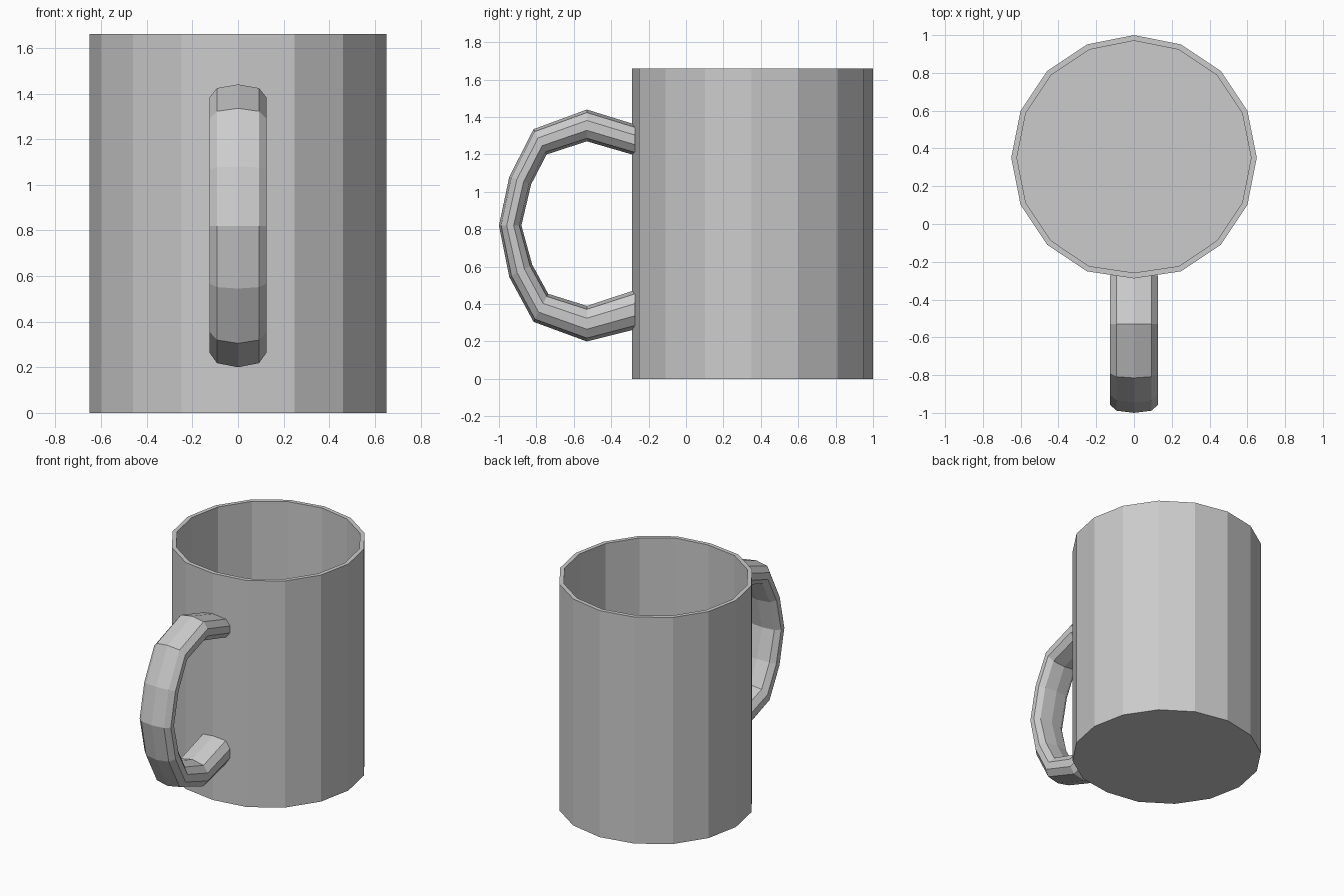
import bpy, bmesh, math
from mathutils import Vector

if "Cube" in bpy.data.objects:
    bpy.data.objects.remove(bpy.data.objects["Cube"])

def finish(bm, name):
    bmesh.ops.recalc_face_normals(bm, faces=bm.faces)
    me = bpy.data.meshes.new(name)
    bm.to_mesh(me)
    bm.free()
    ob = bpy.data.objects.new(name, me)
    bpy.context.collection.objects.link(ob)
    return ob

def bridge(bm, rings):
    # skin consecutive rings and cap both ends
    vs = [[bm.verts.new(p) for p in r] for r in rings]
    n = len(vs[0])
    for a, b in zip(vs, vs[1:]):
        for i in range(n):
            j = (i + 1) % n
            bm.faces.new((a[i], a[j], b[j], b[i]))
    bm.faces.new(vs[0])
    bm.faces.new(vs[-1])

# mug body: 16-sided cup, slightly flattened where the handle meets it
def ring(r, z):
    pts = []
    for i in range(16):
        a = math.tau * i / 16
        y = 0.35 + r * math.sin(a)
        if i == 12:
            y += 0.012
        pts.append((r * math.cos(a), y, z))
    return pts

bm = bmesh.new()
bridge(bm, [ring(0.65, 0), ring(0.65, 1.66), ring(0.62, 1.66), ring(0.62, 0.03)])
finish(bm, "mug_body")

# handle: ten-sided section swept between outer and inner (y, z) outlines
outer = [(-0.272, 1.36), (-0.53, 1.44), (-0.815, 1.335), (-0.945, 1.08), (-1.0, 0.82),
         (-0.945, 0.545), (-0.815, 0.305), (-0.53, 0.20), (-0.272, 0.265)]
inner = [(-0.272, 1.195), (-0.53, 1.27), (-0.745, 1.2), (-0.828, 1.04), (-0.88, 0.82),
         (-0.822, 0.61), (-0.737, 0.455), (-0.53, 0.39), (-0.272, 0.475)]
half_x = [0, 0.092, 0.126, 0.126, 0.092, 0, -0.092, -0.126, -0.126, -0.092]
rings = []
for o, i in zip(outer, inner):
    o, i = Vector((0, *o)), Vector((0, *i))
    mid, half = (o + i) / 2, (o - i) / 2
    rings.append([mid + half * math.cos(math.tau * k / 10) + Vector((x, 0, 0))
                  for k, x in enumerate(half_x)])
bm = bmesh.new()
bridge(bm, rings)
finish(bm, "mug_handle")
